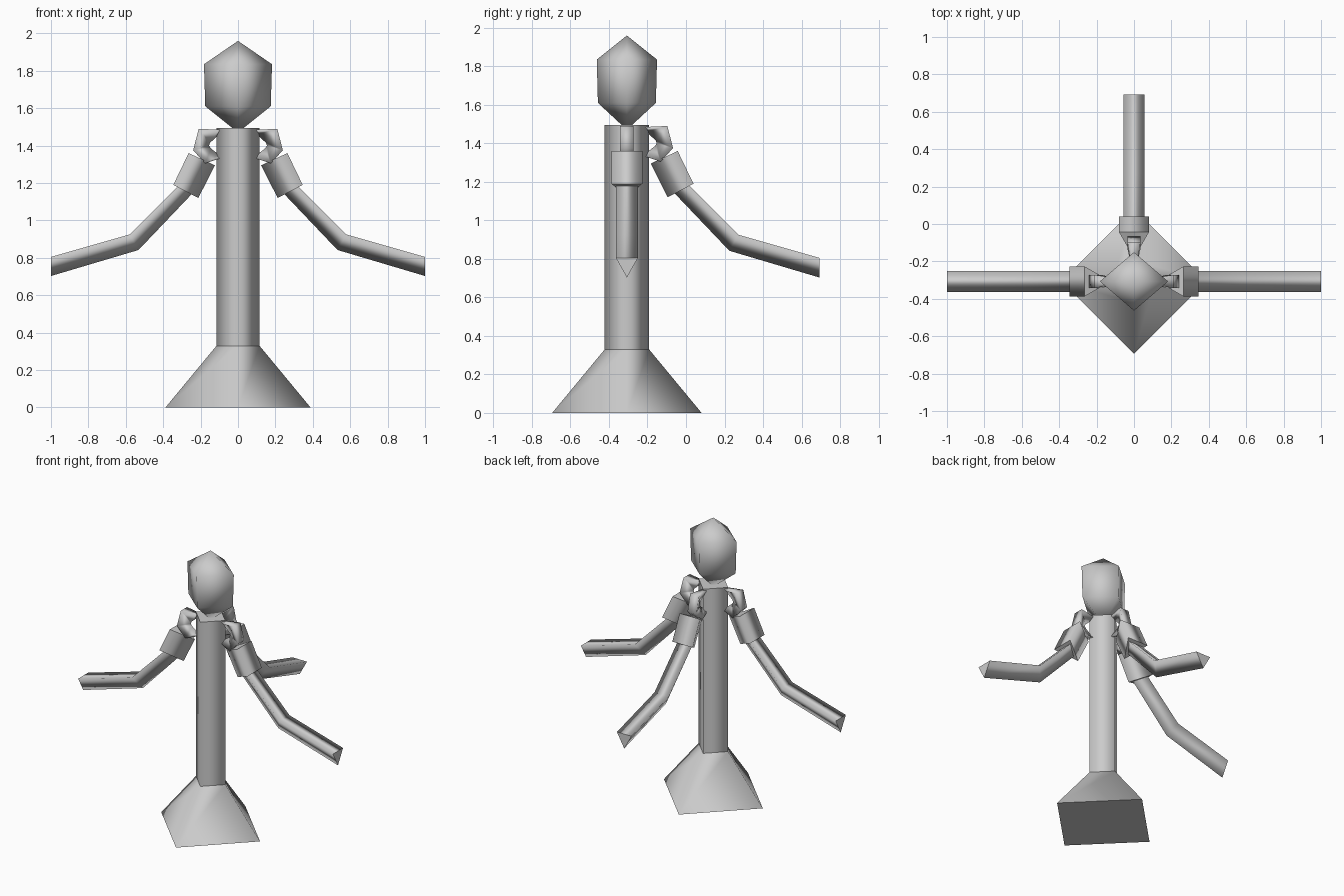
import bpy, bmesh
from math import sin, cos, pi

cube = bpy.data.objects.get("Cube")
if cube:
    bpy.data.objects.remove(cube, do_unlink=True)

CENTRE_Y = -0.307

grey = bpy.data.materials.new("light_grey")
grey.use_nodes = True
grey.diffuse_color = (0.6, 0.6, 0.6, 1)
grey.node_tree.nodes["Principled BSDF"].inputs["Base Color"].default_value = (0.6, 0.6, 0.6, 1)


def loft(name, rings):
    """Skin a row of point rings: smooth sides, flat end caps."""
    bm = bmesh.new()
    rows = [[bm.verts.new(p) for p in ring] for ring in rings]
    n = len(rows[0])
    for a, b in zip(rows, rows[1:]):
        for i in range(n):
            j = (i + 1) % n
            bm.faces.new((a[i], a[j], b[j], b[i])).smooth = True
    for row in (rows[0], rows[-1]):
        if (row[0].co - row[1].co).length > 0.001:
            bm.faces.new(row)
    bmesh.ops.remove_doubles(bm, verts=bm.verts, dist=0.0005)
    bmesh.ops.recalc_face_normals(bm, faces=bm.faces)
    mesh = bpy.data.meshes.new(name)
    bm.to_mesh(mesh)
    bm.free()
    mesh.materials.append(grey)
    obj = bpy.data.objects.new(name, mesh)
    bpy.context.collection.objects.link(obj)
    return obj


def turned(name, profile, depth=1.0):
    """Four-sided body with its corners on the axes, from (radius, z) pairs."""
    loft(name, [[(r * cos(k * pi / 2), CENTRE_Y + depth * r * sin(k * pi / 2), z)
                 for k in range(4)] for r, z in profile])


def limb(name, angle, sections):
    """Triangular tube: flat outer side, ridge on the inner side.
    Each section is (outer reach, outer z, inner reach, inner z, half width)."""
    def place(reach, side, z):
        return (reach * cos(angle) - side * sin(angle),
                CENTRE_Y + reach * sin(angle) + side * cos(angle), z)
    loft(name, [[place(ro, -w, zo), place(ro, w, zo), place(ri, 0, zi)]
                for ro, zo, ri, zi, w in sections])


# Foot, post and head
turned("base", [(0.388, 0), (0.115, 0.33)])
turned("post", [(0.115, 0.33), (0.115, 1.495)])
turned("head", [(0, 1.47), (0.175, 1.61), (0.182, 1.835), (0, 1.96)], depth=0.86)

# Three identical arms: hooked shoulder, sleeve and bent forearm
shoulder = [(0.10, 1.485, 0.10, 1.46, 0.018),
            (0.21, 1.49, 0.15, 1.415, 0.035),
            (0.24, 1.375, 0.155, 1.40, 0.035),
            (0.175, 1.305, 0.145, 1.385, 0.035),
            (0.10, 1.33, 0.10, 1.35, 0.018)]
sleeve = [(0.264, 1.36, 0.124, 1.295, 0.08),
          (0.346, 1.19, 0.212, 1.12, 0.08)]
forearm = [(0.29, 1.215, 0.21, 1.18, 0.057),
           (0.579, 0.925, 0.532, 0.842, 0.057),
           (1.0, 0.805, 1.0, 0.703, 0.057)]
for side, angle in (("left", 0), ("back", pi / 2), ("right", pi)):
    limb(side + "_shoulder", angle, shoulder)
    limb(side + "_sleeve", angle, sleeve)
    limb(side + "_forearm", angle, forearm)
